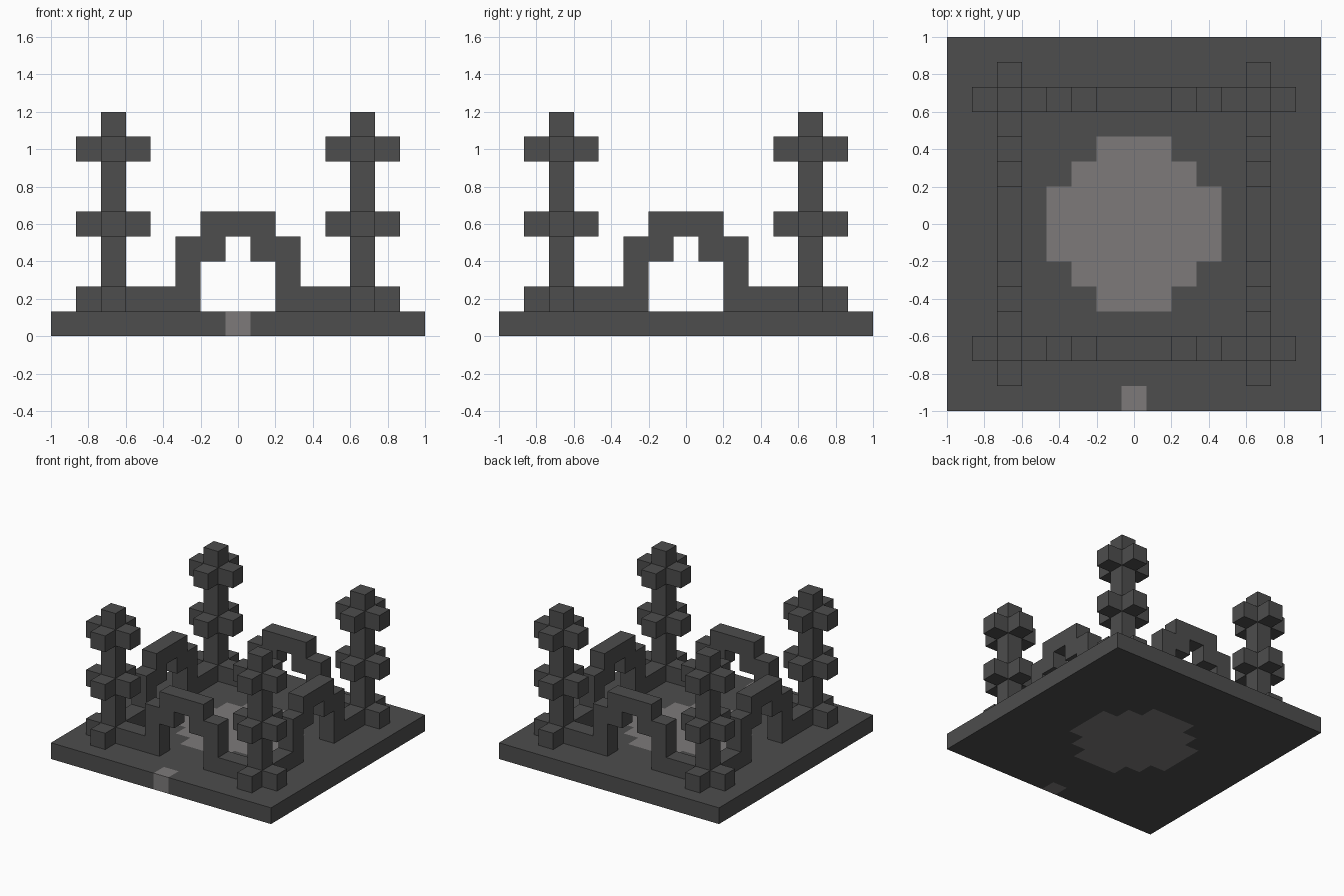
import bpy
import bmesh
from math import pi
from mathutils import Matrix, Vector

U = 2 / 15  # edge length of one building block

if "Cube" in bpy.data.objects:
    bpy.data.objects.remove(bpy.data.objects["Cube"], do_unlink=True)


def material(name, colour):
    mat = bpy.data.materials.new(name)
    mat.use_nodes = True
    mat.diffuse_color = colour
    bsdf = next(n for n in mat.node_tree.nodes if n.type == 'BSDF_PRINCIPLED')
    bsdf.inputs["Base Color"].default_value = colour
    bsdf.inputs["Roughness"].default_value = 0.9
    return mat


dark = material("dark stone", (0.075, 0.075, 0.075, 1))
pale = material("pale stone", (0.205, 0.195, 0.195, 1))


def finish(bm, name, mats):
    """Scale from block units and turn the bmesh into a flat-shaded object."""
    bmesh.ops.recalc_face_normals(bm, faces=bm.faces[:])
    bmesh.ops.scale(bm, vec=(U, U, U), verts=bm.verts[:])
    mesh = bpy.data.meshes.new(name)
    bm.to_mesh(mesh)
    bm.free()
    for mat in mats:
        mesh.materials.append(mat)
    obj = bpy.data.objects.new(name, mesh)
    bpy.context.collection.objects.link(obj)
    return obj


def is_pale(x, y):
    """Stepped round floor in the middle, one marker block at the front edge."""
    i, j = abs(round(x)), abs(round(y))
    floor = max(i, j) <= 3 and i + j <= 4
    return floor or (i == 0 and y < -6.4)


# Base slab of square blocks, with the pale blocks running right through
bm = bmesh.new()
bmesh.ops.create_grid(bm, x_segments=15, y_segments=15, size=7.5)
ext = bmesh.ops.extrude_face_region(bm, geom=bm.faces[:], use_keep_orig=True)
top = [v for v in ext["geom"] if isinstance(v, bmesh.types.BMVert)]
bmesh.ops.translate(bm, verts=top, vec=(0, 0, 1))
for f in bm.faces:
    c = f.calc_center_median()
    f.material_index = int(is_pale(c.x, c.y))
finish(bm, "base_slab", [dark, pale])

# Corner pillars: a column cut into blocks, with four arms at three levels
bm = bmesh.new()
bmesh.ops.create_cube(bm, matrix=Matrix.Translation((0, 0, 5)) @ Matrix.Diagonal((1, 1, 8, 1)))
for level in range(2, 9):
    bmesh.ops.bisect_plane(bm, geom=bm.verts[:] + bm.edges[:] + bm.faces[:],
                           plane_co=(0, 0, level), plane_no=(0, 0, 1))
bm.normal_update()
arms = [f for f in bm.faces if abs(f.normal.z) < 0.5
        and int(f.calc_center_median().z) in (1, 4, 7)]
for f in bmesh.ops.extrude_discrete_faces(bm, faces=arms)["faces"]:
    f.normal_update()
    bmesh.ops.translate(bm, verts=f.verts[:], vec=Vector(f.normal))
pillar = finish(bm, "pillar_front_left", [dark])
pillar.location = (5 * U, -5 * U, 0)
for name, sx, sy in (("front_right", -1, -1), ("back_left", 1, 1), ("back_right", -1, 1)):
    copy = pillar.copy()
    copy.name = "pillar_" + name
    copy.location = (sx * 5 * U, sy * 5 * U, 0)
    bpy.context.collection.objects.link(copy)

# Stepped arches: half a profile, mirrored and extruded one block deep
inner = [(0.5, 4), (0.5, 3), (1.5, 3), (1.5, 1)]
outer = [(3.5, 1), (3.5, 2), (2.5, 2), (2.5, 4), (1.5, 4), (1.5, 5)]
half = inner + outer
profile = half + [(-x, z) for x, z in reversed(half)]
bm = bmesh.new()
face = bm.faces.new([bm.verts.new((x, -5.5, z)) for x, z in profile])
ext = bmesh.ops.extrude_face_region(bm, geom=[face], use_keep_orig=True)
bmesh.ops.translate(bm, vec=(0, 1, 0),
                    verts=[v for v in ext["geom"] if isinstance(v, bmesh.types.BMVert)])
arch = finish(bm, "arch_front", [dark])
for turn, side in enumerate(("left", "back", "right"), start=1):
    copy = arch.copy()
    copy.name = "arch_" + side
    copy.rotation_euler.z = turn * pi / 2
    bpy.context.collection.objects.link(copy)
